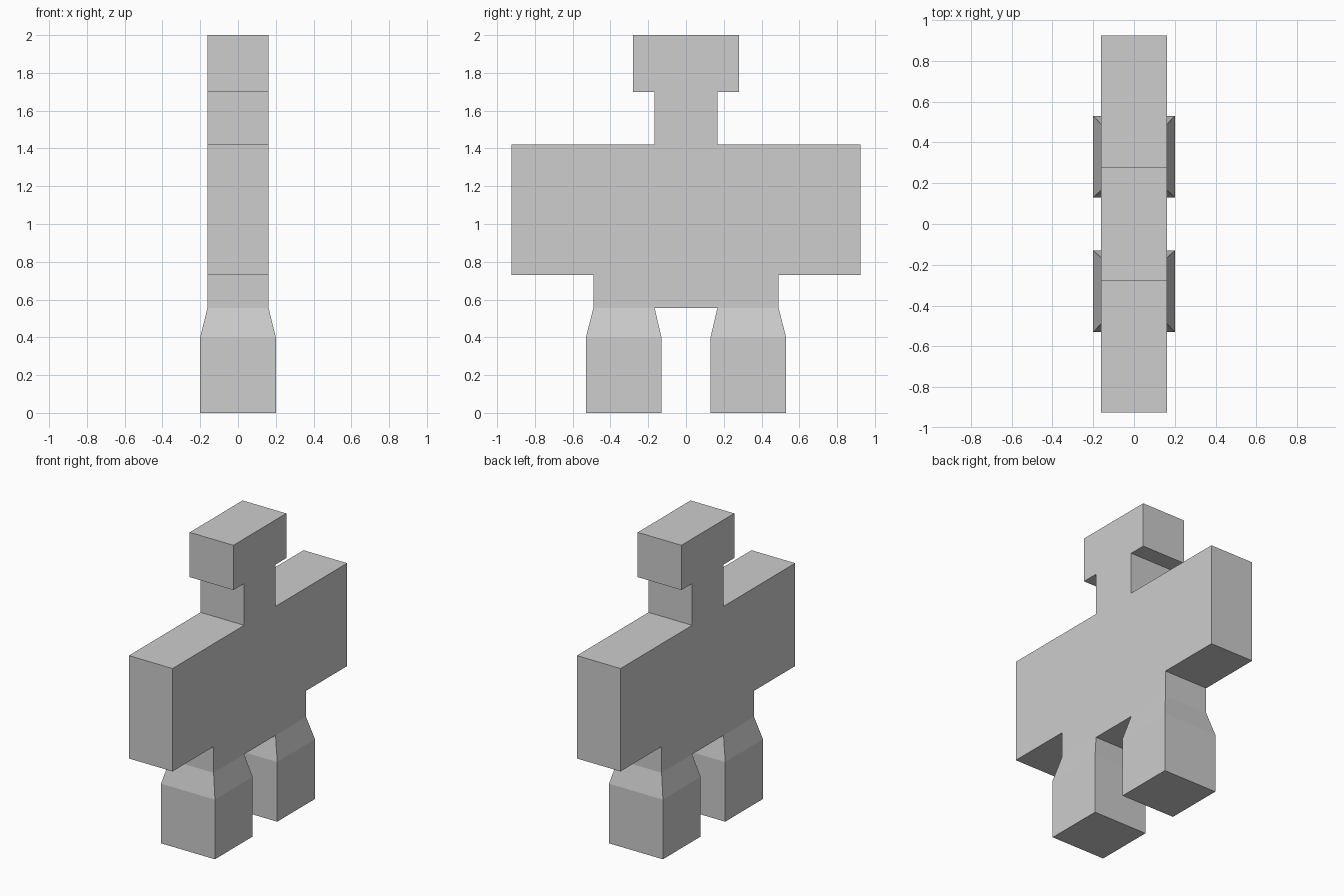
import bpy
import bmesh

cube = bpy.data.objects.get("Cube")
if cube:
    bpy.data.objects.remove(cube, do_unlink=True)

grey = bpy.data.materials.new("light grey")
grey.use_nodes = True
colour = (0.61, 0.61, 0.61, 1)
grey.diffuse_color = colour
grey.node_tree.nodes["Principled BSDF"].inputs["Base Color"].default_value = colour

HALF_DEPTH = 0.162   # half thickness of the flat body
HIP_Z = 0.555        # underside of the hips
HIP_OUT, HIP_IN = 0.49, 0.166


def add_object(name, bm):
    bmesh.ops.recalc_face_normals(bm, faces=bm.faces)
    mesh = bpy.data.meshes.new(name)
    bm.to_mesh(mesh)
    bm.free()
    mesh.materials.append(grey)
    obj = bpy.data.objects.new(name, mesh)
    bpy.context.collection.objects.link(obj)
    return obj


# Body: half outline of hips, arms, neck and head, mirrored and extruded
half = [(HIP_IN, HIP_Z), (HIP_OUT, HIP_Z), (HIP_OUT, 0.73), (0.925, 0.73), (0.925, 1.42),
        (0.166, 1.42), (0.166, 1.70), (0.28, 1.70), (0.28, 2.0)]
outline = half + [(-y, z) for y, z in reversed(half)]
bm = bmesh.new()
face = bm.faces.new([bm.verts.new((-HALF_DEPTH, y, z)) for y, z in outline])
extruded = bmesh.ops.extrude_face_region(bm, geom=[face])
moved = [v for v in extruded["geom"] if isinstance(v, bmesh.types.BMVert)]
bmesh.ops.translate(bm, verts=moved, vec=(2 * HALF_DEPTH, 0, 0))
add_object("body", bm)


# Legs: straight block with a tapered top that meets the hips
def add_leg(name, side):
    sections = [(0, 0.2, 0.13, 0.53), (0.4, 0.2, 0.13, 0.53),
                (HIP_Z, HALF_DEPTH, HIP_IN, HIP_OUT)]
    bm = bmesh.new()
    rings = []
    for z, w, near, far in sections:
        corners = [(-w, near), (w, near), (w, far), (-w, far)]
        rings.append([bm.verts.new((x, side * y, z)) for x, y in corners])
    bm.faces.new(rings[0])
    for low, high in zip(rings, rings[1:]):
        for i in range(4):
            j = (i + 1) % 4
            bm.faces.new((low[i], low[j], high[j], high[i]))
    bm.faces.new(rings[-1])
    add_object(name, bm)


add_leg("front_leg", -1)
add_leg("back_leg", 1)
